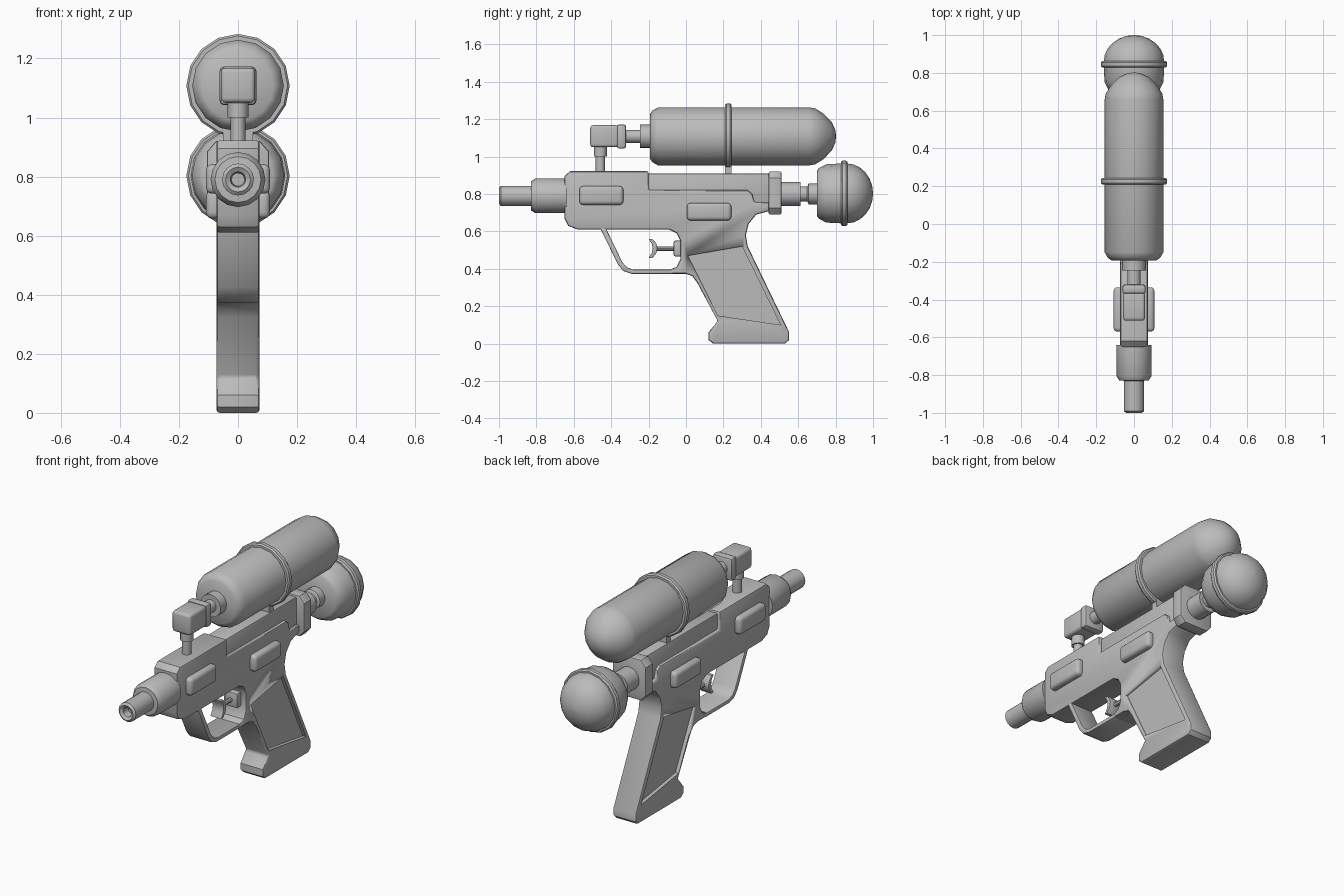
import bpy, bmesh, math

old = bpy.data.objects.get("Cube")
if old:
    bpy.data.objects.remove(old, do_unlink=True)

grey = bpy.data.materials.new("plain_grey")
grey.use_nodes = True
colour = (0.5, 0.5, 0.5, 1)
grey.diffuse_color = colour
grey.node_tree.nodes["Principled BSDF"].inputs["Base Color"].default_value = colour


def finish(name, bm, bevel=0, segments=2):
    """Turn a bmesh into a smooth-shaded object with rounded edges."""
    bmesh.ops.recalc_face_normals(bm, faces=bm.faces)
    mesh = bpy.data.meshes.new(name)
    bm.to_mesh(mesh)
    bm.free()
    mesh.materials.append(grey)
    obj = bpy.data.objects.new(name, mesh)
    bpy.context.collection.objects.link(obj)
    bpy.ops.object.select_all(action='DESELECT')
    obj.select_set(True)
    bpy.context.view_layer.objects.active = obj
    if bevel:
        mod = obj.modifiers.new("rounding", 'BEVEL')
        mod.width = bevel
        mod.segments = segments
        mod.limit_method = 'ANGLE'
        mod.angle_limit = math.radians(60)
        bpy.ops.object.modifier_apply(modifier=mod.name)
    bpy.ops.object.shade_smooth_by_angle(angle=math.radians(35))
    return obj


def prism(name, outline, x0, x1, bevel=0, segments=2):
    """Extrude a (y, z) outline from x0 to x1."""
    bm = bmesh.new()
    face = bm.faces.new([bm.verts.new((x0, y, z)) for y, z in outline])
    ext = bmesh.ops.extrude_face_region(bm, geom=[face])
    moved = [v for v in ext["geom"] if isinstance(v, bmesh.types.BMVert)]
    bmesh.ops.translate(bm, verts=moved, vec=(x1 - x0, 0, 0))
    return finish(name, bm, bevel, segments)


def box(name, x, y, z, bevel=0, segments=2):
    outline = [(y[0], z[0]), (y[1], z[0]), (y[1], z[1]), (y[0], z[1])]
    return prism(name, outline, x[0], x[1], bevel, segments)


def lathe(name, profile, centre, sides=16, upright=False):
    """Spin (position, radius) pairs about the y axis, or the z axis if upright."""
    bm = bmesh.new()
    rings = []
    for pos, r in profile:
        ring = []
        for i in range(sides):
            a = math.tau * i / sides
            u, v = r * math.sin(a), r * math.cos(a)
            co = (u, centre + v, pos) if upright else (u, pos, centre + v)
            ring.append(bm.verts.new(co))
        rings.append(ring)
    for a, b in zip(rings, rings[1:]):
        for i in range(sides):
            j = (i + 1) % sides
            bm.faces.new((a[i], a[j], b[j], b[i]))
    bm.faces.new(rings[0])
    bm.faces.new(rings[-1])
    return finish(name, bm)


def dome(start, end, radius, steps=6):
    """Profile points of a rounded end."""
    return [(start + (end - start) * math.sin(t), max(radius * math.cos(t), 0.004))
            for t in (math.pi / 2 * i / steps for i in range(steps + 1))]


# Body and grip in one outline
frame = prism("body_and_grip", [
    (-0.65, 0.67), (-0.63, 0.63), (-0.58, 0.61), (-0.09, 0.61), (-0.05, 0.59),
    (-0.03, 0.55), (-0.03, 0.45), (-0.05, 0.41), (-0.09, 0.395), (-0.09, 0.373),
    (0.0, 0.373), (0.035, 0.36), (0.06, 0.325), (0.17, 0.12), (0.12, 0.06),
    (0.12, 0.02), (0.145, 0), (0.53, 0), (0.552, 0.02), (0.552, 0.06),
    (0.33, 0.52), (0.32, 0.58), (0.335, 0.64), (0.375, 0.69), (0.45, 0.71),
    (0.45, 0.755), (0.365, 0.755), (0.355, 0.80), (0.33, 0.82),
    (-0.2, 0.82), (-0.2, 0.922), (-0.62, 0.922), (-0.65, 0.895),
], -0.073, 0.073, 0.012)

# Sunken panel on each side of the grip
panel = [(0.01, 0.47), (0.30, 0.52), (0.505, 0.10), (0.17, 0.15)]
for side in (-1, 1):
    cutter = prism("panel_cutter", panel, side * 0.053, side * 0.12)
    cutter.hide_render = True
    cut = frame.modifiers.new("panel", 'BOOLEAN')
    cut.operation = 'DIFFERENCE'
    cut.solver = 'EXACT'
    cut.object = cutter
    bpy.context.view_layer.objects.active = frame
    bpy.ops.object.modifier_apply(modifier=cut.name)
    bpy.data.objects.remove(cutter, do_unlink=True)

box("rear_spine", (-0.056, 0.056), (-0.22, 0.46), (0.72, 0.91), 0.008)

# Raised pads on both flanks
for side, word in ((-1, "right"), (1, "left")):
    for place, y, z in (("front", (-0.57, -0.335), (0.742, 0.842)),
                        ("rear", (0.005, 0.242), (0.658, 0.752))):
        box(f"{place}_pad_{word}", sorted((side * 0.05, side * 0.108)), y, z, 0.02, 3)

# Trigger and its guard
prism("trigger_guard", [
    (-0.46, 0.62), (-0.365, 0.425), (-0.335, 0.388), (-0.29, 0.373), (-0.07, 0.373),
    (-0.07, 0.395), (-0.28, 0.395), (-0.315, 0.407), (-0.34, 0.435), (-0.43, 0.62),
], -0.071, 0.071, 0.005)
prism("trigger", [
    (-0.2, 0.56), (-0.18, 0.56), (-0.158, 0.535), (-0.152, 0.51), (-0.158, 0.485),
    (-0.18, 0.457), (-0.2, 0.457), (-0.183, 0.485), (-0.178, 0.51), (-0.183, 0.535),
], -0.035, 0.035, 0.004)
lathe("trigger_rod", [(-0.165, 0.012), (-0.05, 0.012)], 0.508, 8)
box("trigger_socket", (-0.04, 0.04), (-0.066, -0.02), (0.467, 0.55), 0.008)

# Barrel with a hollow muzzle
lathe("barrel", [
    (-0.95, 0.004), (-0.95, 0.022), (-0.99, 0.026), (-1.0, 0.042), (-0.99, 0.054),
    (-0.83, 0.054), (-0.828, 0.078), (-0.805, 0.093), (-0.64, 0.093),
], 0.79)

# Collar and pump at the back
bm = bmesh.new()
corners = [(0.075, 0.115), (0.105, 0.08)]
loop = []
for sx, sz in ((1, 1), (1, -1), (-1, -1), (-1, 1)):
    for x, z in (corners if sx == sz else corners[::-1]):
        loop.append(bm.verts.new((sx * x, 0.442, 0.805 + sz * z)))
ext = bmesh.ops.extrude_face_region(bm, geom=[bm.faces.new(loop)])
bmesh.ops.translate(bm, vec=(0, 0.068, 0),
                    verts=[v for v in ext["geom"] if isinstance(v, bmesh.types.BMVert)])
finish("rear_collar", bm, 0.008)

lathe("pump_shaft", [
    (0.50, 0.064), (0.612, 0.064), (0.612, 0.04), (0.648, 0.04), (0.655, 0.055), (0.72, 0.055),
], 0.80)
lathe("pump_knob", [(0.70, 0.12), (0.71, 0.135), (0.75, 0.156), (0.83, 0.16)]
      + dome(0.86, 1.0, 0.16), 0.803)
ring = [(-0.018, 0.15), (-0.018, 0.168), (-0.01, 0.175), (0.01, 0.175),
        (0.018, 0.168), (0.018, 0.15)]
lathe("knob_band", [(0.846 + p, r) for p, r in ring], 0.803)

# Water tank, its band and mount
lathe("tank", [(-0.192, 0.12), (-0.18, 0.138), (-0.15, 0.155), (0.66, 0.155), (0.69, 0.15),
               (0.735, 0.122), (0.78, 0.075), (0.798, 0.035), (0.802, 0.004)], 1.108)
lathe("tank_band", [(0.226 + p, r) for p, r in ring], 1.108)
box("tank_mount", (-0.05, 0.05), (0.208, 0.244), (0.9, 0.97))

# Feed pipe between tank and body
lathe("feed_pipe", [
    (-0.37, 0.035), (-0.245, 0.035), (-0.245, 0.063), (-0.18, 0.063),
], 1.108)
box("pipe_flange", (-0.062, 0.062), (-0.37, -0.32), (1.042, 1.172), 0.014)
box("pipe_elbow", (-0.058, 0.058), (-0.512, -0.36), (1.05, 1.168), 0.016, 3)
lathe("feed_stem", [(0.91, 0.025), (1.0, 0.025), (1.0, 0.035), (1.06, 0.035)],
      -0.458, 12, upright=True)
